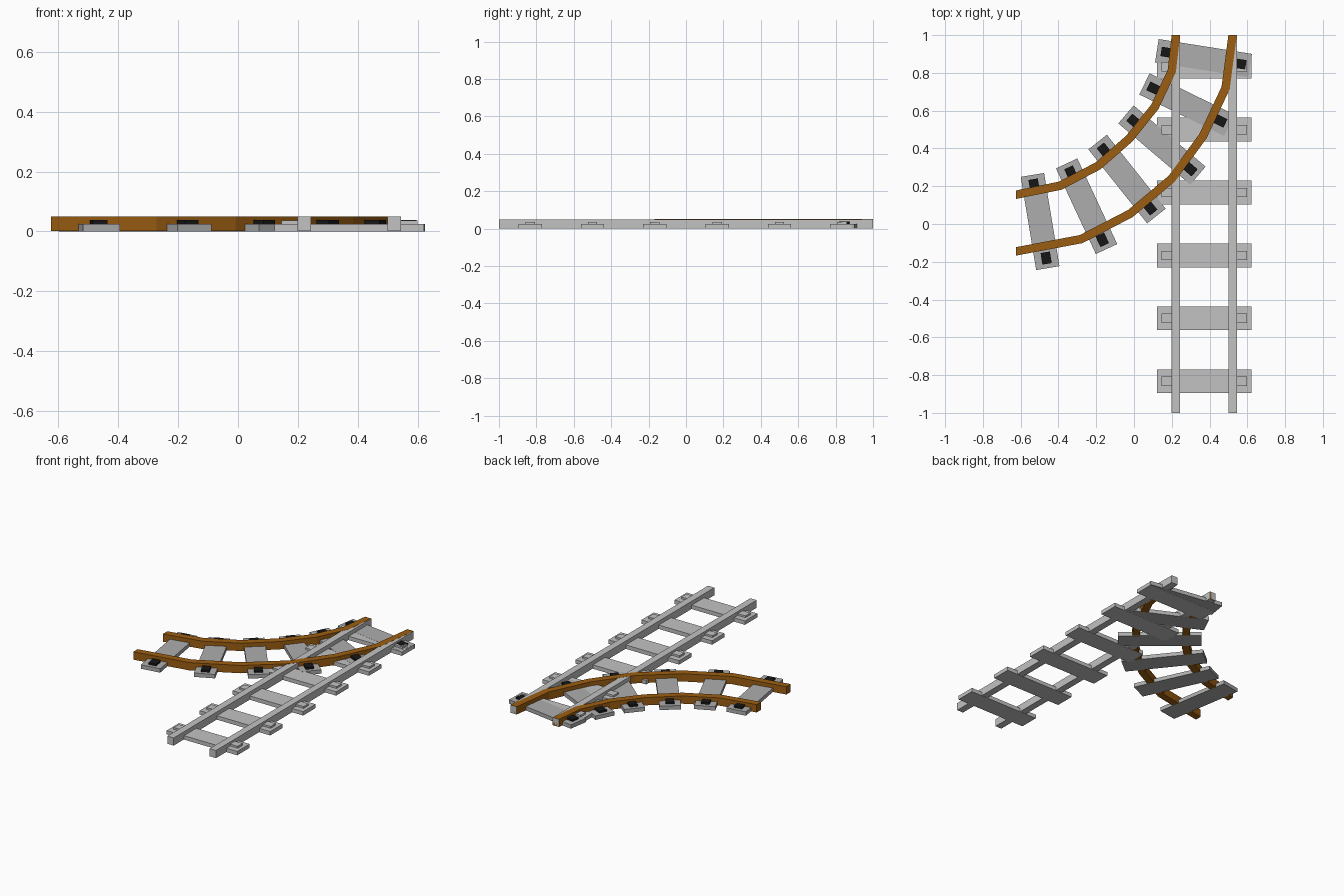
import bpy, bmesh, math
from mathutils import Vector, Matrix

if "Cube" in bpy.data.objects:
    bpy.data.objects.remove(bpy.data.objects["Cube"])


def material(name, rgb):
    m = bpy.data.materials.new(name)
    m.diffuse_color = (*rgb, 1)
    m.use_nodes = True
    m.node_tree.nodes["Principled BSDF"].inputs["Base Color"].default_value = m.diffuse_color
    return m


STEEL = material("light grey", (0.54, 0.54, 0.54))
STONE = material("mid grey", (0.42, 0.42, 0.42))
RUST = material("rust brown", (0.33, 0.11, 0.006))
BLACK = material("black", (0.008, 0.008, 0.008))


def finish(bm, name, mat):
    bmesh.ops.recalc_face_normals(bm, faces=bm.faces[:])
    me = bpy.data.meshes.new(name)
    bm.to_mesh(me)
    bm.free()
    me.materials.append(mat)
    ob = bpy.data.objects.new(name, me)
    bpy.context.collection.objects.link(ob)
    return ob


def box(name, mat, x, y, z, parent=Matrix()):
    """Box from (min, max) ranges, moved by a matrix."""
    bm = bmesh.new()
    bmesh.ops.create_cube(bm, size=1)
    for v in bm.verts:
        v.co = parent @ Vector([r[0] if c < 0 else r[1]
                                for c, r in zip(v.co, (x, y, z))])
    return finish(bm, name, mat)


def rail(name, mat, path, width, z0, z1):
    """Rectangular rail with mitred joints; ends are cut along the given tangents."""
    pts = [Vector(p) for p in path]
    bm = bmesh.new()
    rings = []
    for i, p in enumerate(pts):
        if i == 0:
            side = Vector((0, 1))          # left end, cut square to x
        elif i == len(pts) - 1:
            side = Vector((-1, 0))         # far end, cut square to y
        else:
            a, b = (p - pts[i - 1]).normalized(), (pts[i + 1] - p).normalized()
            t = (a + b).normalized()
            side = Vector((-t.y, t.x)) / t.dot(a)
        l, r = p + side * width / 2, p - side * width / 2
        rings.append([bm.verts.new((q.x, q.y, z))
                      for q, z in ((l, z0), (r, z0), (r, z1), (l, z1))])
    for a, b in zip(rings, rings[1:]):
        for k in range(4):
            bm.faces.new((a[k], a[(k + 1) % 4], b[(k + 1) % 4], b[k]))
    bm.faces.new(rings[0])
    bm.faces.new(rings[-1])
    return finish(bm, name, mat)


def sleeper(prefix, mat, clip_mat, x, y, angle, lift):
    """Sleeper with a clip outside each rail."""
    m = Matrix.Translation((x, y, 0)) @ Matrix.Rotation(angle, 4, 'Z')
    box(prefix + "_sleeper", mat, (-0.25, 0.25), (-0.0625, 0.0625), (lift, 0.025 + lift), m)
    for s in (-1, 1):
        xs = sorted((s * 0.165, s * 0.227))
        box(prefix + "_clip", clip_mat, xs, (-0.025, 0.025), (0.02, 0.037 + lift), m)


# Straight track
for cx in (0.222, 0.522):
    box("straight_rail", STEEL, (cx - 0.0225, cx + 0.0225), (-1, 1), (0.001, 0.05))
for i in range(6):
    sleeper("straight", STEEL, STEEL, 0.372, -0.8333 + i / 3, 0, 0)

# Curved branch rails
rail("inner_curved_rail", RUST,
     [(-0.625, 0.155), (-0.39, 0.203), (-0.19, 0.308), (-0.025, 0.452),
      (0.11, 0.62), (0.2, 0.81), (0.222, 1)], 0.0445, 0.001, 0.0508)
rail("outer_curved_rail", RUST,
     [(-0.625, -0.145), (-0.28, -0.08), (-0.02, 0.055), (0.2, 0.24),
      (0.365, 0.465), (0.485, 0.72), (0.522, 1)], 0.0445, 0.001, 0.0508)

# Curved branch sleepers: x, y, turn in degrees
for x, y, deg in ((-0.497, 0.013, -80.6), (-0.251, 0.094, -65), (-0.037, 0.238, -51.5),
                  (0.148, 0.418, -40.4), (0.28, 0.632, -26), (0.368, 0.878, -9)):
    sleeper("curved", STONE, BLACK, x, y, math.radians(deg), 0.0006)
